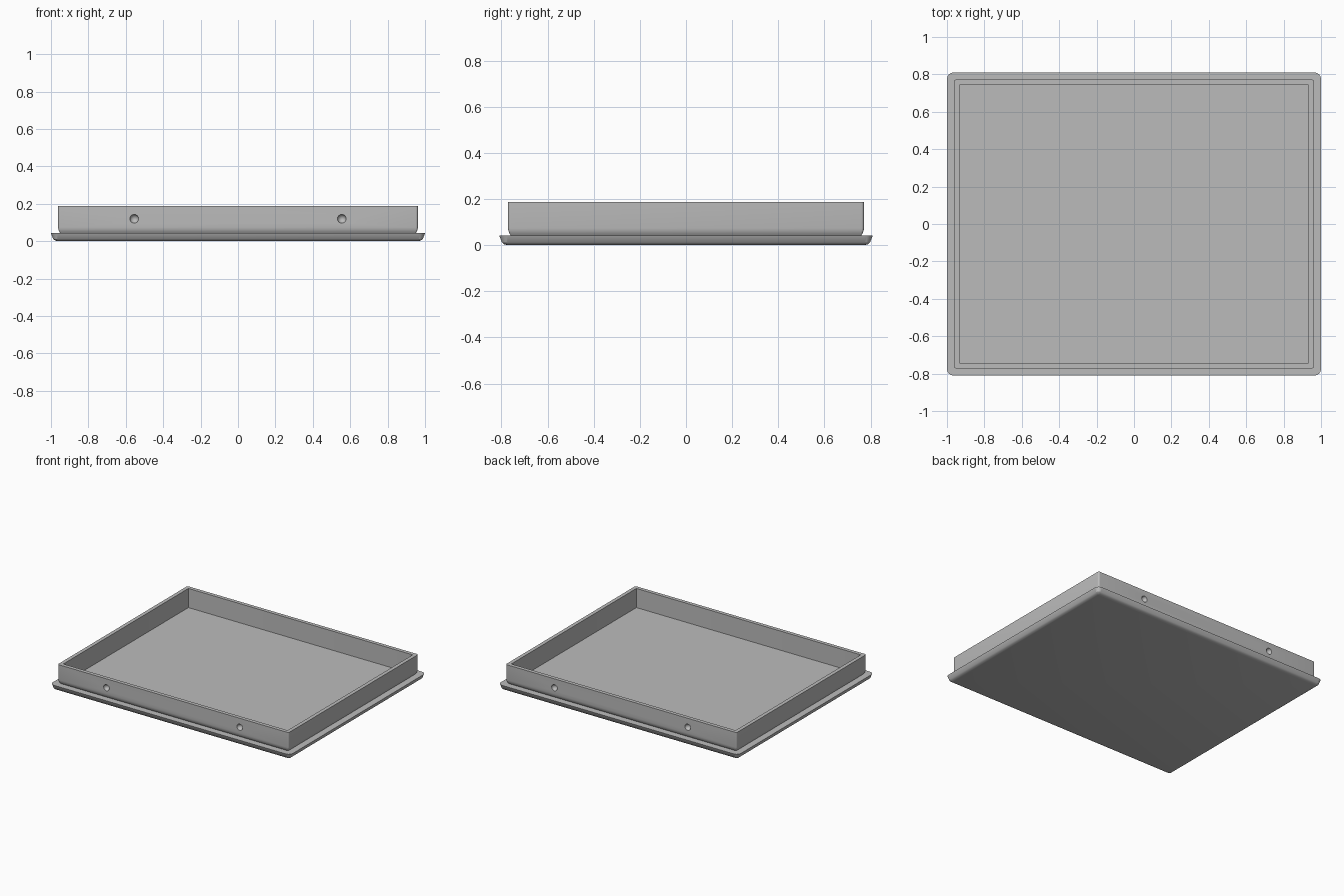
import bpy, bmesh, math

cube = bpy.data.objects.get("Cube")
if cube:
    bpy.data.objects.remove(cube, do_unlink=True)

HX, HY = 1.0, 0.81           # half size of the lip
CORNER_STEPS = 6

gray = bpy.data.materials.new("satin gray")
gray.use_nodes = True
color = (0.5, 0.5, 0.5, 1)
gray.diffuse_color = color
gray.node_tree.nodes["Principled BSDF"].inputs["Base Color"].default_value = color


def ring(bm, inset, z, radius):
    """Rounded rectangle of vertices, inset from the lip outline."""
    verts = []
    for k, (sx, sy) in enumerate([(1, 1), (-1, 1), (-1, -1), (1, -1)]):
        cx, cy = sx * (HX - inset - radius), sy * (HY - inset - radius)
        for i in range(CORNER_STEPS + 1):
            a = (k + i / CORNER_STEPS) * math.pi / 2
            verts.append(bm.verts.new((cx + radius * math.cos(a), cy + radius * math.sin(a), z)))
    return verts


# Tray section from underside, round the lip, up the wall and down to the floor:
# (inset, height, corner radius)
section = [
    (0.038, 0.000, 0.004), (0.022, 0.004, 0.015), (0.012, 0.012, 0.024),
    (0.001, 0.040, 0.035), (0.000, 0.043, 0.036),
    (0.050, 0.043, 0.005), (0.044, 0.052, 0.008), (0.040, 0.062, 0.010), (0.038, 0.074, 0.012),
    (0.038, 0.187, 0.012), (0.066, 0.187, 0.002), (0.066, 0.043, 0.002),
]
bm = bmesh.new()
rings = [ring(bm, *s) for s in section]
n = len(rings[0])
for low, high in zip(rings, rings[1:]):
    for i in range(n):
        j = (i + 1) % n
        bm.faces.new((low[i], low[j], high[j], high[i]))
bm.faces.new(rings[0][::-1])     # underside
bm.faces.new(rings[-1])          # floor
bmesh.ops.recalc_face_normals(bm, faces=bm.faces)
mesh = bpy.data.meshes.new("tray")
bm.to_mesh(mesh)
bm.free()
mesh.materials.append(gray)
tray = bpy.data.objects.new("tray", mesh)
bpy.context.collection.objects.link(tray)

# Latch dimples pressed into the front and back walls
for sx in (-1, 1):
    for sy in (-1, 1):
        bpy.ops.mesh.primitive_uv_sphere_add(segments=16, ring_count=8, radius=0.024,
                                             location=(sx * 0.555, sy * (HY - 0.036), 0.12),
                                             rotation=(math.pi / 2, 0, 0))
        cutter = bpy.context.object
        cutter.name = "dimple_cutter"
        cutter.data.materials.append(gray)
        cut = tray.modifiers.new("dimple", 'BOOLEAN')
        cut.operation, cut.solver, cut.object = 'DIFFERENCE', 'EXACT', cutter
        bpy.context.view_layer.objects.active = tray
        bpy.ops.object.modifier_apply(modifier=cut.name)
        bpy.data.objects.remove(cutter, do_unlink=True)

# Smooth shading with crisp edges
bpy.ops.object.select_all(action='DESELECT')
tray.select_set(True)
bpy.context.view_layer.objects.active = tray
bpy.ops.object.shade_smooth_by_angle(angle=math.radians(30))
